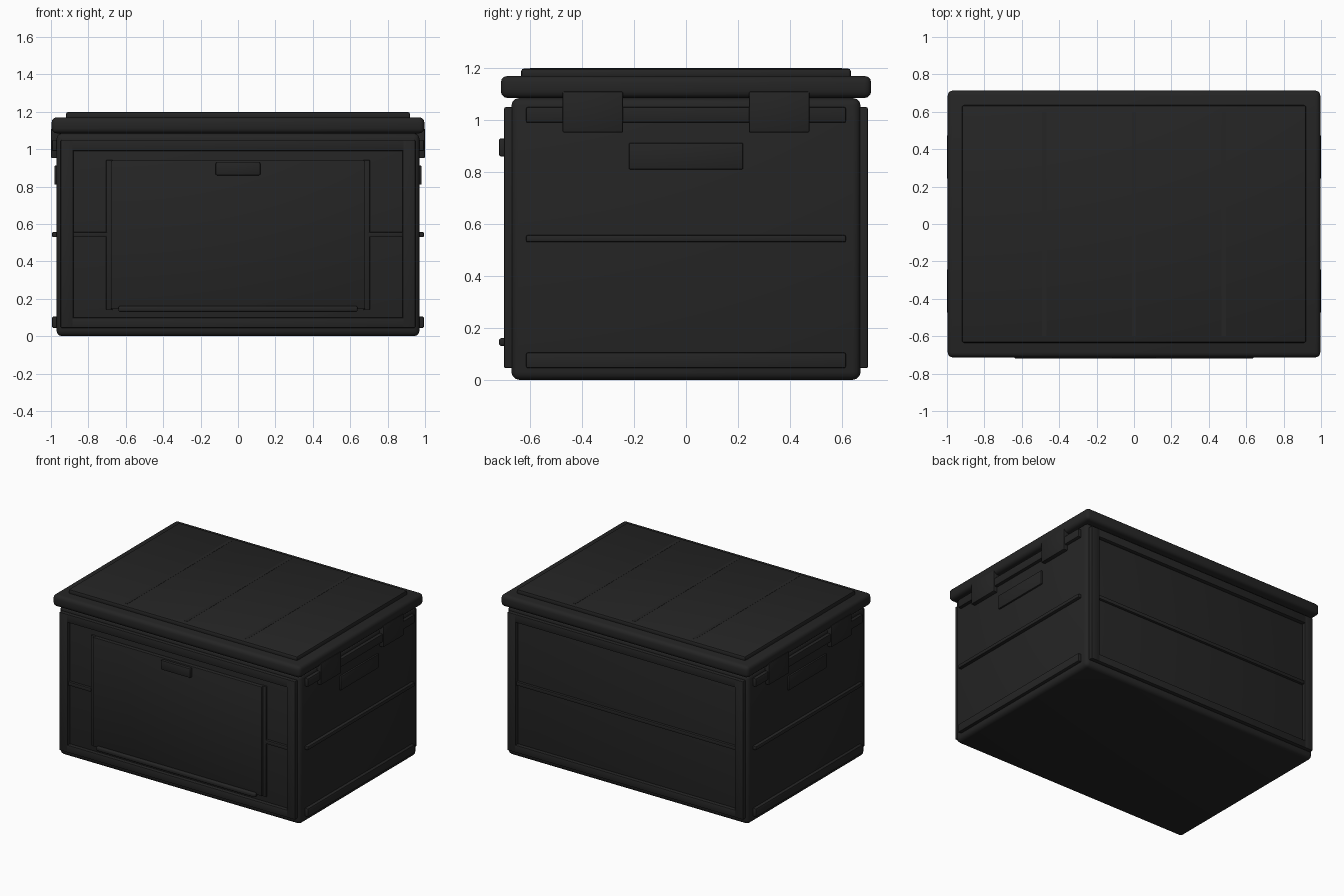
import bpy

if "Cube" in bpy.data.objects:
    bpy.data.objects.remove(bpy.data.objects["Cube"])

mat = bpy.data.materials.new("charcoal plastic")
mat.diffuse_color = (0.018, 0.018, 0.018, 1)
mat.use_nodes = True
mat.node_tree.nodes["Principled BSDF"].inputs["Base Color"].default_value = mat.diffuse_color


def box(name, x, y, z, bevel=0.006, segments=2):
    """Bevelled box given its (min, max) range on each axis."""
    bpy.ops.mesh.primitive_cube_add(size=1, location=(sum(x) / 2, sum(y) / 2, sum(z) / 2))
    ob = bpy.context.object
    ob.name = name
    ob.scale = (x[1] - x[0], y[1] - y[0], z[1] - z[0])
    bpy.ops.object.transform_apply(location=False, rotation=False, scale=True)
    ob.data.materials.append(mat)
    if bevel:
        mod = ob.modifiers.new("bevel", 'BEVEL')
        mod.width = bevel
        mod.segments = segments
        bpy.ops.object.modifier_apply(modifier="bevel")
    bpy.ops.object.shade_smooth_by_angle(angle=0.6)
    return ob


def span(s, a, b):
    """Range a..b mirrored to side s."""
    return tuple(sorted((s * a, s * b)))


# Main container and lid
box("body", (-0.97, 0.97), (-0.672, 0.672), (0, 1.085), 0.03, 3)
box("lid", (-0.996, 0.996), (-0.713, 0.713), (1.085, 1.17), 0.026, 3)
box("lid_panel", (-0.92, 0.92), (-0.635, 0.635), (1.16, 1.199), 0.012, 2)

# Faint ribs on the lid
for i, x in enumerate((-0.48, 0, 0.48)):
    box(f"lid_rib_{i}", (x - 0.012, x + 0.012), (-0.6, 0.6), (1.19, 1.2), 0)

# Raised frames on front and back
for s, side in ((-1, "front"), (1, "back")):
    y = span(s, 0.66, 0.70)
    for t, end in ((-1, "left"), (1, "right")):
        box(f"{side}_post_{end}", span(t, 0.88, 0.948), y, (0.045, 1.05))
    box(f"{side}_rail_top", (-0.89, 0.89), y, (0.99, 1.05))
    box(f"{side}_rail_bottom", (-0.89, 0.89), y, (0.045, 0.10))

# Middle ribs: split by the door on the front, full width on the back
box("back_middle_rib", (-0.885, 0.885), (0.66, 0.69), (0.53, 0.557), 0.004)
for t, end in ((-1, "left"), (1, "right")):
    box(f"front_middle_rib_{end}", span(t, 0.70, 0.885), (-0.69, -0.66), (0.53, 0.557), 0.004)
    box(f"door_jamb_{end}", span(t, 0.67, 0.705), (-0.685, -0.66), (0.14, 0.942), 0.004)

# Front door, pull and hinge rod
box("front_door", (-0.68, 0.68), (-0.70, -0.66), (0.145, 0.94))
box("door_pull", (-0.12, 0.12), (-0.72, -0.69), (0.86, 0.93), 0.008)
box("door_hinge_rod", (-0.64, 0.64), (-0.72, -0.69), (0.13, 0.161), 0.01, 3)

# Side rails, grip plates and lid latches
for s, side in ((-1, "left"), (1, "right")):
    for name, z in (("bottom", (0.045, 0.105)), ("middle", (0.53, 0.557)), ("top", (0.99, 1.05))):
        box(f"{side}_rail_{name}", span(s, 0.95, 0.994), (-0.615, 0.615), z)
    box(f"{side}_grip_plate", span(s, 0.95, 0.982), (-0.22, 0.22), (0.81, 0.912))
    for t, end in ((-1, "front"), (1, "back")):
        box(f"{side}_latch_{end}", span(s, 0.95, 1.0), span(t, 0.242, 0.475), (0.952, 1.11))
